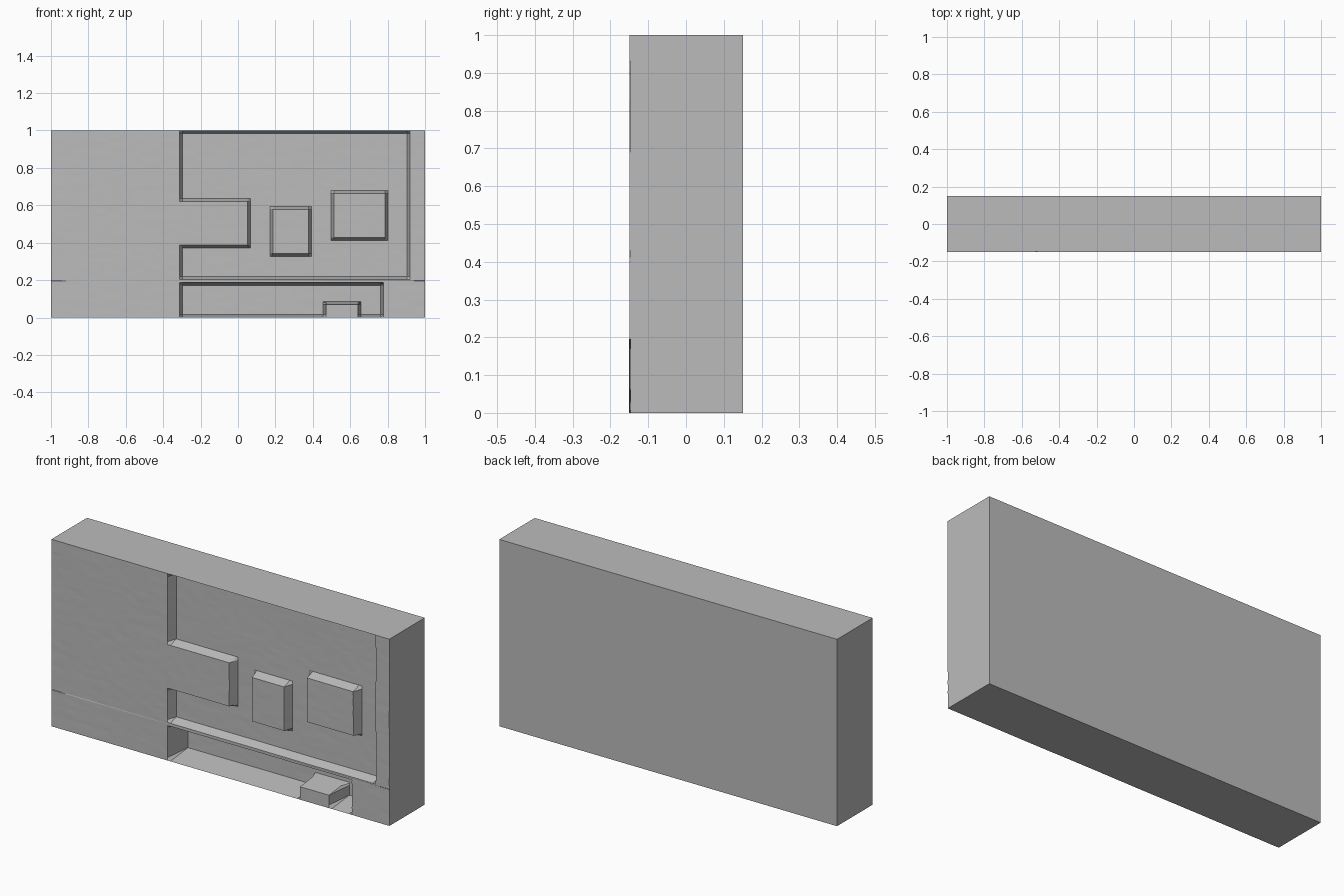
import bpy
import bmesh
from mathutils import Vector, noise

if "Cube" in bpy.data.objects:
    bpy.data.objects.remove(bpy.data.objects["Cube"])

HALF, HEIGHT, FRONT, BACK = 1.0, 1.0, -0.149, 0.151
TAPER = 0.016
SHALLOW, DEEP = 0.05, 0.15

# Outlines as (x0, x1, z0, z1), measured at the foot of islands and rim of pockets
upper_pocket = (-0.312, 0.92, 0.203, 1.0)
lower_pocket = (-0.312, 0.777, 0.0, 0.187)
peninsula = (-0.8, 0.068, 0.371, 0.636)
small_island = (0.171, 0.393, 0.327, 0.594)
large_island = (0.496, 0.803, 0.411, 0.678)
bump = (0.455, 0.658, -0.3, 0.085)
outlines = [upper_pocket, lower_pocket, peninsula, small_island, large_island, bump]


def ramp(outline, x, z):
    """0 outside the outline, 1 inside it, sloping across the taper."""
    x0, x1, z0, z1 = outline
    return max(0.0, min(1.0, min(x - x0, x1 - x, z - z0, z1 - z) / TAPER))


def front_depth(x, z):
    islands = max(ramp(o, x, z) for o in (peninsula, small_island, large_island))
    shallow = SHALLOW * min(ramp(upper_pocket, x, z), 1 - islands)
    deep = DEEP * min(ramp(lower_pocket, x, z), 1 - ramp(bump, x, z))
    # slightly uneven stone surface with a faint ledge along the base
    waves = 0.0012 * noise.noise(Vector((x * 3, z * 3, 0)))
    grain = 0.0005 * noise.noise(Vector((x * 14 + z * 8, z * 26, 4)))
    ledge = 0.0015 * x if z < 0.196 else 0.0
    return FRONT + shallow + deep + waves + grain + ledge


def grid_lines(low, high, step, marks):
    """Even lines plus the exact lines where slopes begin and end."""
    sharp = {round(m + s, 4) for m, s in marks if low <= m + s <= high} | {low, high}
    count = round((high - low) / step)
    even = [low + i * step for i in range(1, count)]
    return sorted(sharp | {e for e in even if min(abs(e - s) for s in sharp) > step / 4})


def marks(axis):
    pairs = [(o[2 * axis], o[2 * axis + 1]) for o in outlines]
    return [m for a, b in pairs for m in ((a, 0), (a, TAPER), (b, 0), (b, -TAPER))]


xs = grid_lines(-HALF, HALF, 0.02, marks(0))
zs = grid_lines(0.0, HEIGHT, 0.02, marks(1) + [(0.195, 0), (0.197, 0)])

# Carved front of the slab
bm = bmesh.new()
rows = [[bm.verts.new((x, front_depth(x, z), z)) for x in xs] for z in zs]
for low, high in zip(rows, rows[1:]):
    for i in range(len(xs) - 1):
        bm.faces.new((low[i], low[i + 1], high[i + 1], high[i]))

# Plain sides, top, bottom and back
bl, br, tr, tl = [bm.verts.new((x, BACK, z)) for x, z in
                  ((-HALF, 0), (HALF, 0), (HALF, HEIGHT), (-HALF, HEIGHT))]
bm.faces.new((bl, br, tr, tl))
bm.faces.new(rows[0] + [br, bl])
bm.faces.new(rows[-1] + [tr, tl])
bm.faces.new([r[0] for r in rows] + [tl, bl])
bm.faces.new([r[-1] for r in rows] + [tr, br])
bmesh.ops.recalc_face_normals(bm, faces=bm.faces)

mesh = bpy.data.meshes.new("carved_slab")
bm.to_mesh(mesh)
bm.free()
slab = bpy.data.objects.new("carved_slab", mesh)
bpy.context.collection.objects.link(slab)

# Grey stone colour
grey = bpy.data.materials.new("stone_grey")
grey.use_nodes = True
colour = (0.5, 0.5, 0.5, 1.0)
grey.diffuse_color = colour
grey.node_tree.nodes["Principled BSDF"].inputs["Base Color"].default_value = colour
mesh.materials.append(grey)
